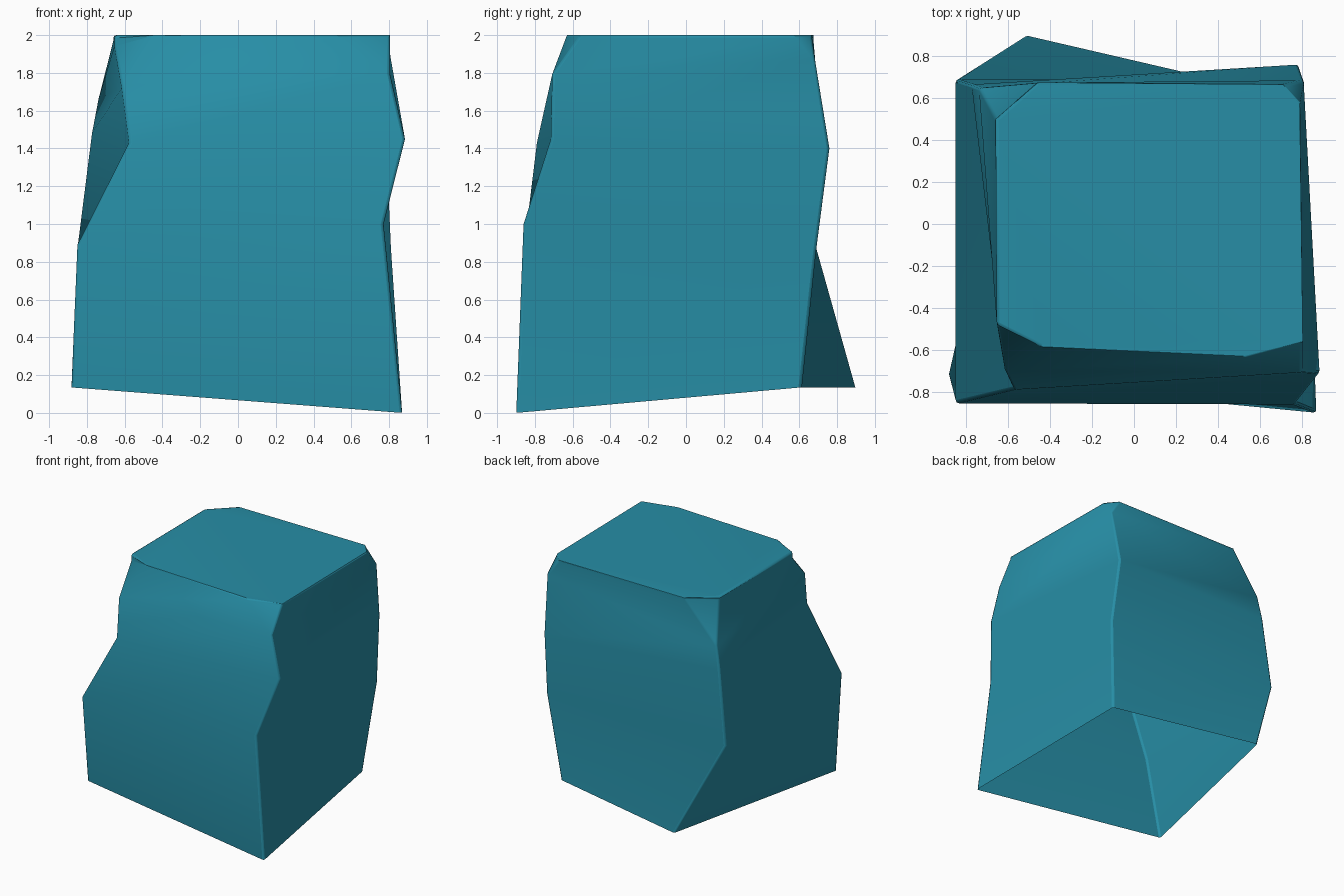
import bpy, bmesh, math

if "Cube" in bpy.data.objects:
    bpy.data.objects.remove(bpy.data.objects["Cube"])

# Each corner, bottom to shoulder, then its two top points (order: FL, FR, BR, BL)
corners = [
    [(-.885, -.73, .135), (-.85, -.855, .89), (-.575, -.79, 1.43), (-.615, -.705, 1.72)],
    [(.87, -.9, 0), (.77, -.86, 1.0), (.885, -.715, 1.45), (.805, -.71, 1.79)],
    [(.73, .61, .135), (.81, .69, .87), (.785, .76, 1.4), (.81, .685, 1.86)],
    [(-.52, .9, .135), (-.85, .69, .87), (-.775, .665, 1.48), (-.74, .65, 1.66)],
]
tops = [
    [(-.655, -.48, 1.94), (-.44, -.585, 2)],
    [(.52, -.63, 2), (.805, -.56, 2)],
    [(.79, .57, 2), (.71, .665, 2)],
    [(-.46, .675, 2), (-.66, .5, 1.97)],
]

bm = bmesh.new()
C = [[bm.verts.new(p) for p in c] for c in corners]
T = [[bm.verts.new(p) for p in t] for t in tops]

# Walls, shoulder strips and corner chamfers; the underside stays open
for i in range(4):
    a, b = C[i], C[(i + 1) % 4]
    for k in range(3):
        bm.faces.new((a[k], b[k], b[k + 1], a[k + 1]))
    bm.faces.new((a[3], b[3], T[(i + 1) % 4][0], T[i][1]))
    bm.faces.new((a[3], T[i][1], T[i][0]))

# Top cap, with an inner ring so the low left edge rolls off softly
cap = bm.faces.new([v for t in T for v in t])
bmesh.ops.inset_region(bm, faces=[cap], thickness=.03, use_even_offset=True)
for v in cap.verts:
    v.co.z = 2

mesh = bpy.data.meshes.new("stone_block")
bm.to_mesh(mesh)
bm.free()
block = bpy.data.objects.new("stone_block", mesh)
bpy.context.collection.objects.link(block)

# Narrow worn edges
bev = block.modifiers.new("worn_edges", 'BEVEL')
bev.width = .015
bev.segments = 2
bev.limit_method = 'ANGLE'
bev.angle_limit = math.radians(50)

# Teal surface, smooth shading
mat = bpy.data.materials.new("teal_stone")
mat.diffuse_color = (.02, .27, .38, 1)
mat.use_nodes = True
mat.node_tree.nodes["Principled BSDF"].inputs["Base Color"].default_value = mat.diffuse_color
mesh.materials.append(mat)
bpy.context.view_layer.objects.active = block
block.select_set(True)
bpy.ops.object.shade_smooth_by_angle(angle=math.radians(60))
